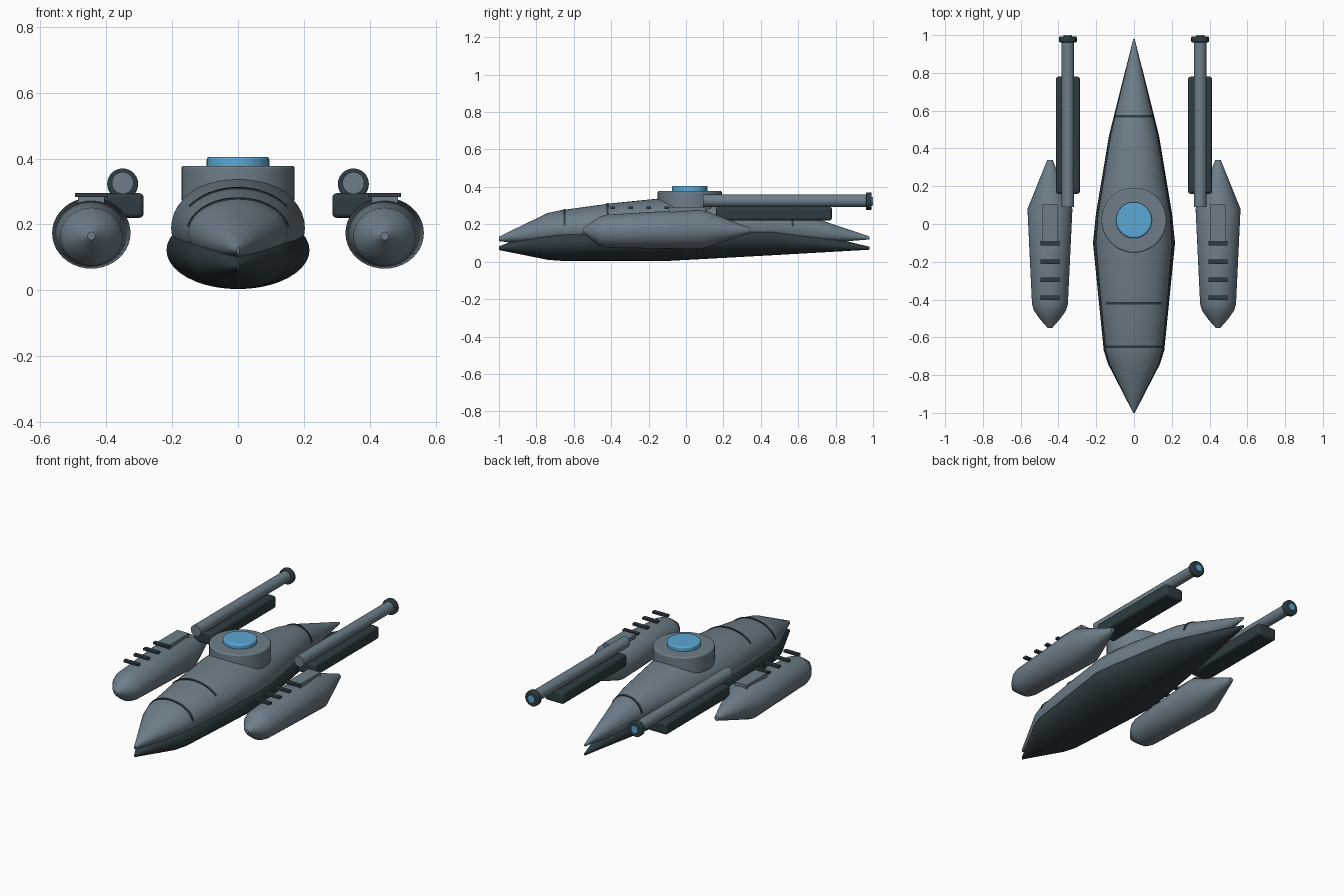
import bpy, bmesh, math
from mathutils import Matrix

if "Cube" in bpy.data.objects:
    bpy.data.objects.remove(bpy.data.objects["Cube"])


def material(name, rgb):
    m = bpy.data.materials.new(name)
    m.diffuse_color = (*rgb, 1)
    m.use_nodes = True
    m.node_tree.nodes["Principled BSDF"].inputs["Base Color"].default_value = m.diffuse_color
    return m


GREY = material("slate grey", (0.155, 0.208, 0.25))
DARK = material("dark grey", (0.027, 0.045, 0.054))
BLUE = material("glow blue", (0.105, 0.39, 0.66))


def finish(bm, name, mat, angle=35):
    bmesh.ops.recalc_face_normals(bm, faces=bm.faces)
    me = bpy.data.meshes.new(name)
    bm.to_mesh(me)
    bm.free()
    me.materials.append(mat)
    ob = bpy.data.objects.new(name, me)
    bpy.context.collection.objects.link(ob)
    bpy.ops.object.select_all(action='DESELECT')
    bpy.context.view_layer.objects.active = ob
    ob.select_set(True)
    bpy.ops.object.shade_smooth_by_angle(angle=math.radians(angle))
    return ob


def bevel(ob, width, segments=3):
    b = ob.modifiers.new("bevel", 'BEVEL')
    b.width, b.segments, b.limit_method = width, segments, 'ANGLE'
    b.angle_limit = math.radians(40)
    return ob


def loft(name, mat, stations, x=0, sides=40):
    """Join elliptical sections given as (y, centre z, half width, half height)."""
    bm = bmesh.new()
    rings = []
    for y, zc, rx, rz in stations:
        angles = [2 * math.pi * i / sides for i in range(sides)]
        rings.append([bm.verts.new((x + rx * math.cos(a), y, zc + rz * math.sin(a))) for a in angles])
    for r, s in zip(rings, rings[1:]):
        for i in range(sides):
            j = (i + 1) % sides
            bm.faces.new((r[i], r[j], s[j], s[i]))
    bm.faces.new(rings[0])
    bm.faces.new(rings[-1])
    return finish(bm, name, mat)


def box(name, mat, lo, hi, width=0):
    bm = bmesh.new()
    bmesh.ops.create_cube(bm, size=1)
    for v in bm.verts:
        v.co = [(a + b) / 2 + c * (b - a) for a, b, c in zip(lo, hi, v.co)]
    ob = finish(bm, name, mat)
    return bevel(ob, width) if width else ob


def cylinder(name, mat, r, start, end, x, other, axis, width=0):
    """Cylinder along z (other = y) or along y (other = z)."""
    bm = bmesh.new()
    bmesh.ops.create_cone(bm, cap_ends=True, segments=40, radius1=r, radius2=r, depth=end - start)
    mid = (start + end) / 2
    if axis == 'Y':
        m = Matrix.Translation((x, mid, other)) @ Matrix.Rotation(math.pi / 2, 4, 'X')
    else:
        m = Matrix.Translation((x, other, mid))
    bmesh.ops.transform(bm, matrix=m, verts=bm.verts)
    ob = finish(bm, name, mat)
    return bevel(ob, width) if width else ob


# Two hull shells, open like a beak at both ends
UPPER = [(-1, 0.122, 0.004, 0.012), (-0.74, 0.168, 0.13, 0.092), (-0.67, 0.175, 0.15, 0.1),
         (-0.4, 0.185, 0.178, 0.127), (-0.1, 0.19, 0.203, 0.152), (0.05, 0.19, 0.192, 0.15),
         (0.47, 0.19, 0.124, 0.105), (0.58, 0.178, 0.099, 0.092), (0.98, 0.127, 0.004, 0.008)]
LOWER = [(-1, 0.072, 0.004, 0.01), (-0.74, 0.096, 0.138, 0.086), (-0.67, 0.1, 0.16, 0.095),
         (-0.1, 0.122, 0.217, 0.118), (0.05, 0.122, 0.202, 0.11),
         (0.47, 0.12, 0.132, 0.085), (0.98, 0.072, 0.004, 0.008)]
loft("upper_hull", GREY, UPPER)
loft("lower_hull", DARK, LOWER)


def hull_at(y):
    for a, b in zip(UPPER, UPPER[1:]):
        if a[0] <= y <= b[0]:
            t = (y - a[0]) / (b[0] - a[0])
            return [p + t * (q - p) for p, q in zip(a, b)][1:]


# Seam bands wrapped over the upper hull
def band(name, y, start_deg, steps=32, half=0.006, lift=0.004):
    bm = bmesh.new()
    a0 = math.radians(start_deg)
    rows = []
    for i in range(steps + 1):
        a = a0 + (math.pi - 2 * a0) * i / steps
        row = []
        for yy, d in ((y - half, -0.004), (y - half, lift), (y + half, lift), (y + half, -0.004)):
            zc, rx, rz = hull_at(yy)
            row.append(bm.verts.new(((rx + d) * math.cos(a), yy, zc + (rz + d) * math.sin(a))))
        rows.append(row)
    for r, s in zip(rows, rows[1:]):
        for k in range(4):
            bm.faces.new((r[k], r[(k + 1) % 4], s[(k + 1) % 4], s[k]))
    bm.faces.new(rows[0])
    bm.faces.new(rows[-1])
    finish(bm, name, DARK)


band("nose_band", -0.65, 10)
band("front_band", -0.42, 34)
band("rear_band", 0.57, 8)

# Round turret with glowing cap
cylinder("turret", GREY, 0.172, 0.27, 0.378, 0, 0.02, 'Z', 0.008)
cylinder("turret_light", BLUE, 0.095, 0.37, 0.405, 0, 0.02, 'Z', 0.008)

NACELLE = [(-0.55, 0.165, 0.012, 0.012), (-0.505, 0.163, 0.052, 0.048), (-0.46, 0.162, 0.084, 0.08),
           (-0.425, 0.163, 0.095, 0.088), (0.08, 0.174, 0.119, 0.108), (0.34, 0.166, 0.014, 0.014)]

for side, s in (("left", -1), ("right", 1)):
    # Side pod with top panel and ribs
    x = s * 0.445
    loft(side + "_pod", GREY, NACELLE, x)
    box(side + "_pod_panel", GREY, (x - 0.04, -0.09, 0.26), (x + 0.04, 0.105, 0.29))
    for i in range(4):
        y = -0.103 - 0.096 * i
        box(f"{side}_pod_rib_{i + 1}", DARK, (x - 0.05, y - 0.012, 0.283), (x + 0.05, y + 0.012, 0.296))
    # Long rear gun on its mount
    x = s * 0.35
    box(side + "_gun_mount", DARK, (x - 0.064, 0.16, 0.22), (x + 0.064, 0.78, 0.295), 0.014)
    cylinder(side + "_gun_barrel", GREY, 0.033, 0.09, 0.975, x, 0.326, 'Y')
    cylinder(side + "_gun_muzzle", DARK, 0.047, 0.962, 0.993, x, 0.323, 'Y', 0.005)
    cylinder(side + "_gun_light", BLUE, 0.023, 0.98, 1.0, x, 0.323, 'Y')
